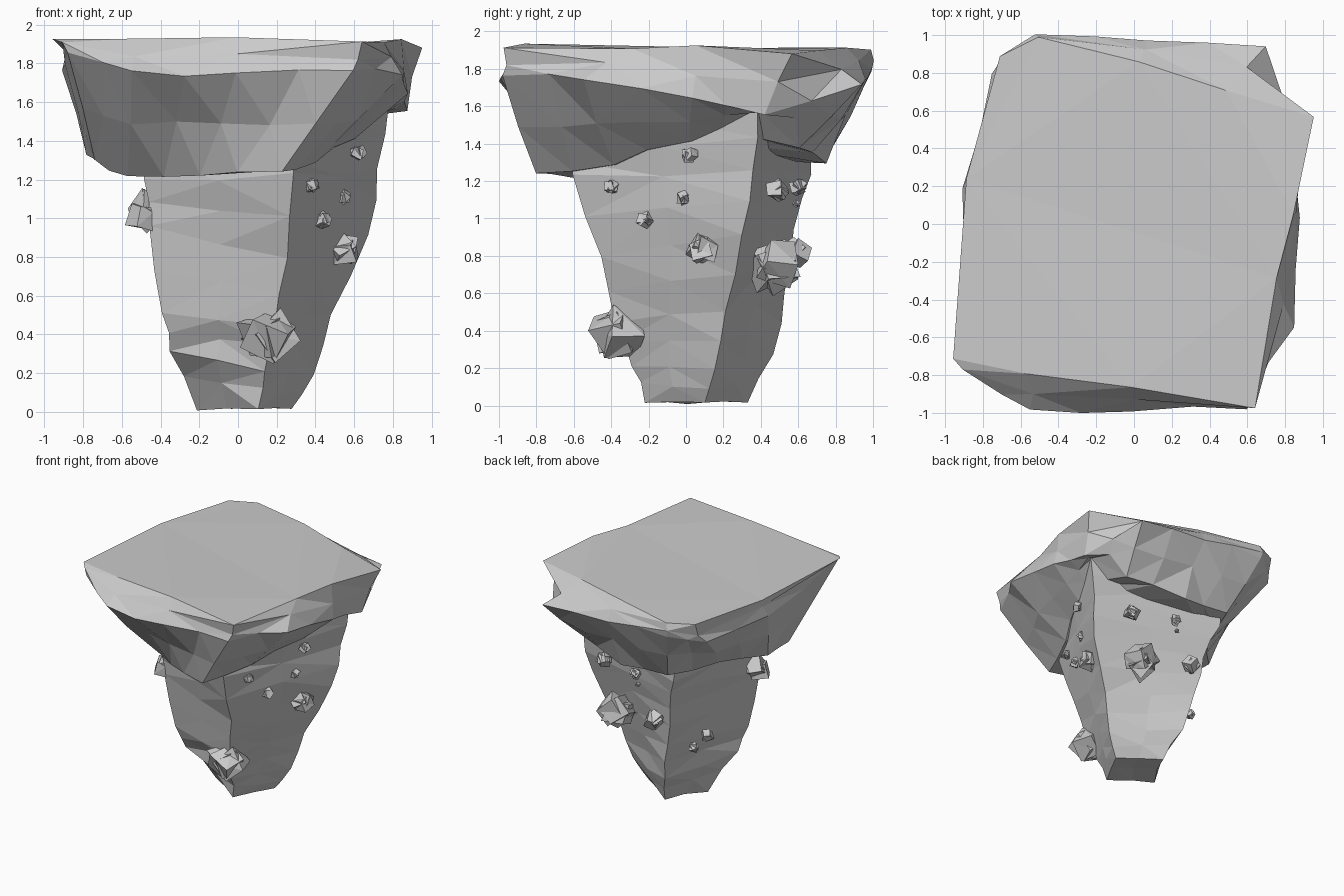
import bpy, bmesh, math, random
from mathutils import Vector, Matrix, Euler

if "Cube" in bpy.data.objects:
    bpy.data.objects.remove(bpy.data.objects["Cube"])

random.seed(7)


def finish(bm, name):
    bmesh.ops.recalc_face_normals(bm, faces=bm.faces)
    mesh = bpy.data.meshes.new(name)
    bm.to_mesh(mesh)
    bm.free()
    obj = bpy.data.objects.new(name, mesh)
    bpy.context.collection.objects.link(obj)
    return obj


def loft(name, rings, jitter, flat_top):
    """Skin closed rings, split every wall once and roughen the new points."""
    bm = bmesh.new()
    rows = [[bm.verts.new(p) for p in r] for r in rings]
    n = len(rows[0])
    for a, b in zip(rows, rows[1:]):
        for i in range(n):
            j = (i + 1) % n
            bm.faces.new((a[i], a[j], b[j], b[i]))
    bm.faces.new(rows[0])
    bm.faces.new(rows[-1])
    old = set(bm.verts)
    rim = set(rows[-1]) if flat_top else set()
    edges = [e for e in bm.edges if not (e.verts[0] in rim and e.verts[1] in rim)]
    bmesh.ops.subdivide_edges(bm, edges=edges, cuts=1, use_grid_fill=True)
    for v in bm.verts:
        if v not in old:
            v.co += Vector([random.uniform(-jitter, jitter) for _ in range(3)])
    bmesh.ops.triangulate(bm, faces=bm.faces)
    return finish(bm, name)


# Tapered stem: four corner paths (x, y, z) from foot to cap
front_right = [(.11, -.21, .01), (.14, -.30, .22), (.20, -.37, .45), (.25, -.45, .8), (.28, -.60, 1.22), (.30, -.60, 1.4)]
back_right = [(.29, .10, .02), (.40, .15, .18), (.47, .22, .5), (.67, .30, .92), (.73, .36, 1.25), (.78, .38, 1.62)]
back_left = [(-.02, .33, .03), (-.13, .47, .26), (-.20, .53, .6), (-.26, .57, .95), (-.34, .67, 1.25), (-.38, .68, 1.5)]
front_left = [(-.21, .02, .02), (-.34, -.21, .32), (-.38, -.27, .52), (-.46, -.34, .95), (-.49, -.38, 1.2), (-.50, -.40, 1.4)]
loft("rock_stem", list(zip(front_right, back_right, back_left, front_left)), .015, False)

# Wide cap: lower edge, bulging middle and flat top outline
low = [(-.75, -.33, 1.30), (-.58, -.42, 1.22), (-.20, -.62, 1.22), (.22, -.80, 1.24),
       (.40, -.40, 1.28), (.59, 0, 1.42), (.77, .37, 1.57), (.60, .62, 1.38),
       (.10, .76, 1.31), (-.36, .74, 1.31), (-.52, .30, 1.31), (-.77, 0, 1.31)]
middle = [(-.87, -.80, 1.86), (-.55, -1, 1.75), (0, -.99, 1.75), (.60, -.97, 1.77),
          (.84, -.53, 1.74), (.88, .05, 1.65), (.87, .42, 1.57), (.68, .93, 1.70),
          (.08, .98, 1.77), (-.52, 1, 1.80), (-.75, .78, 1.72), (-.90, .20, 1.75)]
top = [(-.96, -.72, 1.94), (-.55, -.80, 1.93), (0, -.88, 1.93), (.63, -.96, 1.90),
       (.77, -.30, 1.91), (.85, .05, 1.91), (.96, .58, 1.88), (.50, .72, 1.91),
       (.04, .87, 1.92), (-.50, .98, 1.91), (-.71, .90, 1.91), (-.87, .25, 1.93)]
loft("rock_cap", [low, middle, top], .018, True)


def stone(name, pos, size):
    """Cluster of three rough, rotated cubes, centred on pos."""
    bm = bmesh.new()
    for k in range(3):
        shift = Vector([random.uniform(-.13, .13) for _ in range(3)]) * size
        rot = Euler([random.uniform(0, math.pi) for _ in range(3)]).to_matrix().to_4x4()
        made = bmesh.ops.create_cube(bm, size=size * .6, matrix=Matrix.Translation(shift) @ rot)
        for v in made["verts"]:
            v.co += Vector([random.uniform(-.07, .07) for _ in range(3)]) * size
    middle_point = sum((v.co for v in bm.verts), Vector()) / len(bm.verts)
    bmesh.ops.translate(bm, verts=bm.verts, vec=Vector(pos) - middle_point)
    bmesh.ops.triangulate(bm, faces=bm.faces)
    return finish(bm, name)


# Stones stuck to the stem: x, y, z, size
stones = [
    (.16, -.36, .39, .30), (-.48, -.28, 1.03, .20),
    (.54, .09, .84, .17), (.62, .02, 1.34, .08), (.38, -.40, 1.17, .08),
    (.44, -.22, .99, .09), (.54, -.01, 1.11, .08),
    (.32, .48, .75, .28), (-.11, .59, .82, .15), (.43, .49, 1.15, .12),
    (.06, .60, 1.17, .09), (.04, .59, 1.08, .04),
    (-.34, .20, .60, .10), (-.31, .34, .54, .08),
]
for i, (x, y, z, s) in enumerate(stones):
    stone(f"stone_{i + 1}", (x, y, z), s)
